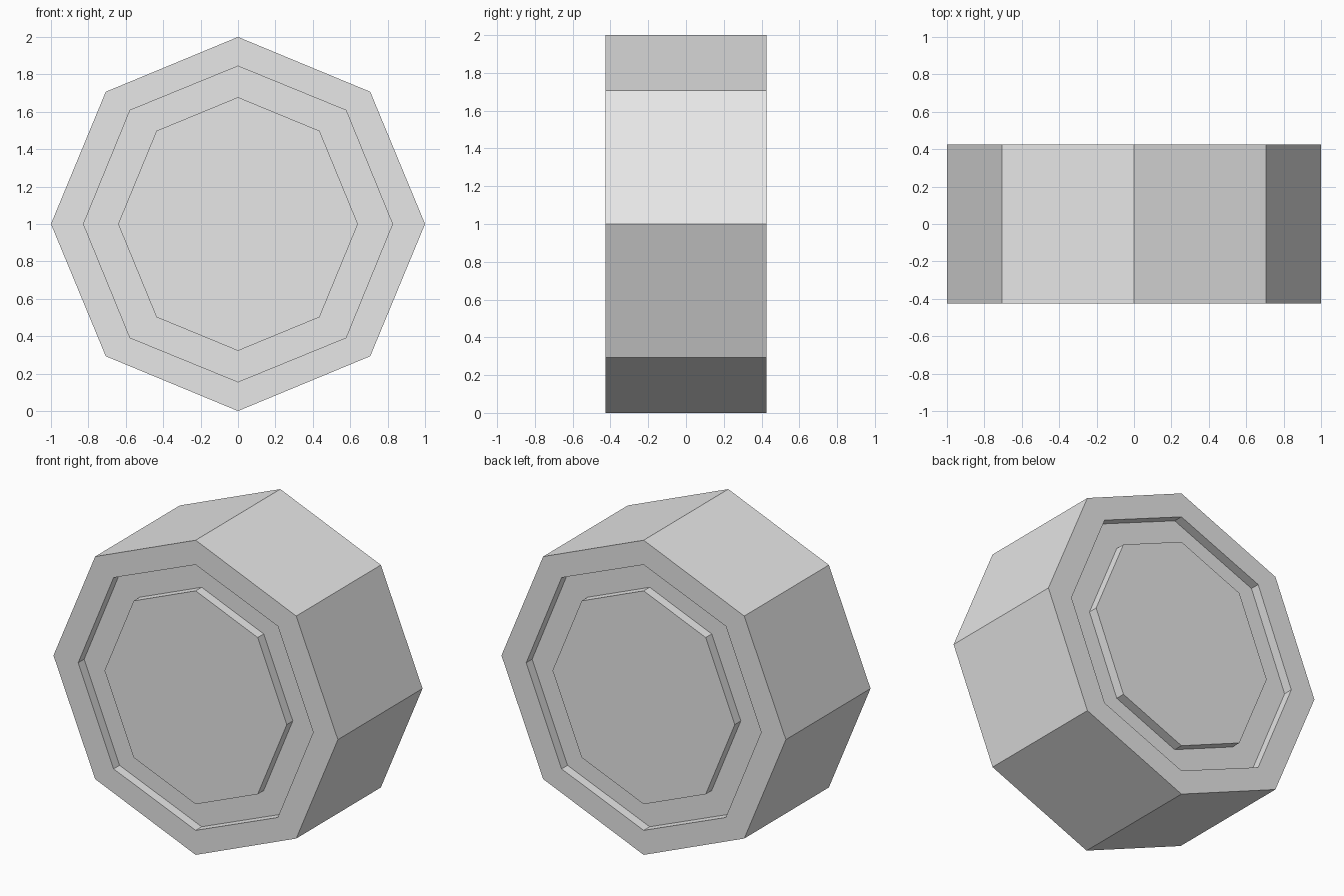
import bpy
import bmesh

HALF_WIDTH = 0.425
GROOVE_DEPTH = 0.06
CENTRE_Z = 1.0

cube = bpy.data.objects.get("Cube")
if cube:
    bpy.data.objects.remove(cube, do_unlink=True)

grey = bpy.data.materials.new("plain grey")
grey.use_nodes = True
grey.diffuse_color = (0.8, 0.8, 0.8, 1)
grey.node_tree.nodes["Principled BSDF"].inputs["Base Color"].default_value = (0.8, 0.8, 0.8, 1)


def octagon(bm, side, diag_x, diag_z, top, y):
    """Eight-sided section from its side, diagonal and top corners."""
    corners = [(side, 0), (diag_x, diag_z), (0, top), (-diag_x, diag_z),
               (-side, 0), (-diag_x, -diag_z), (0, -top), (diag_x, -diag_z)]
    return [bm.verts.new((x, y, CENTRE_Z + z)) for x, z in corners]


def bridge(bm, a, b):
    for i in range(len(a)):
        j = (i + 1) % len(a)
        bm.faces.new((a[i], a[j], b[j], b[i]))


# Section sizes
tread = (1.0, 0.707, 0.707, 1.0)
rim = (0.826, 0.577, 0.608, 0.844)
hub = (0.641, 0.436, 0.498, 0.678)

# Front half of the wheel, from tread to hub cap; the back half mirrors it
outside = HALF_WIDTH
inside = HALF_WIDTH - GROOVE_DEPTH
half_profile = [(tread, outside), (rim, outside), (rim, inside),
                (hub, inside), (hub, outside)]

bm = bmesh.new()
rings = {}
for side in (-1, 1):
    rings[side] = [octagon(bm, *size, side * y) for size, y in half_profile]
    for a, b in zip(rings[side], rings[side][1:]):
        bridge(bm, a, b)
    bm.faces.new(rings[side][-1])
bridge(bm, rings[-1][0], rings[1][0])
bmesh.ops.recalc_face_normals(bm, faces=bm.faces)

mesh = bpy.data.meshes.new("wheel")
bm.to_mesh(mesh)
bm.free()
mesh.materials.append(grey)
wheel = bpy.data.objects.new("wheel", mesh)
bpy.context.collection.objects.link(wheel)
